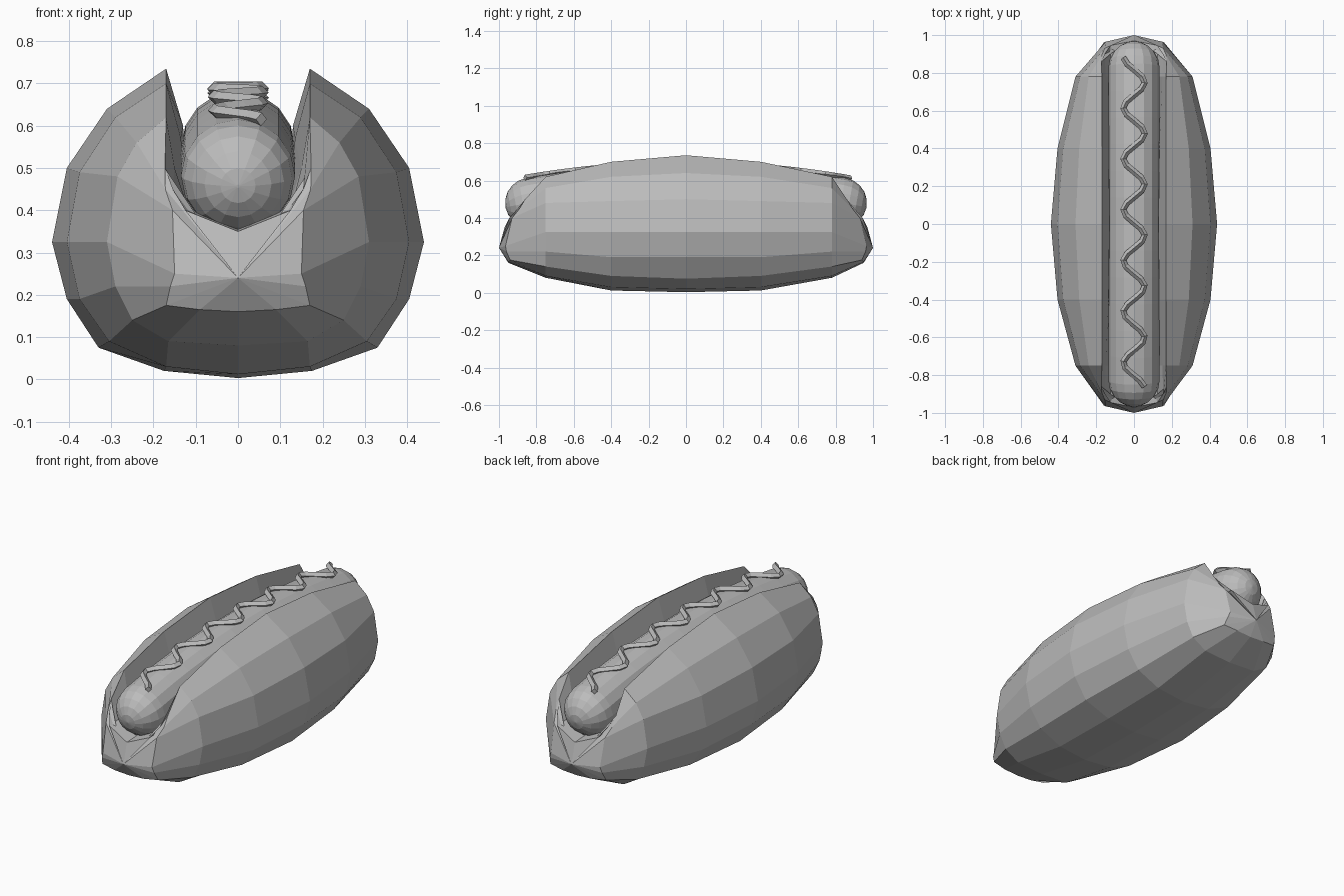
import bpy
import bmesh
import math
from mathutils import Vector

cube = bpy.data.objects.get("Cube")
if cube:
    bpy.data.objects.remove(cube, do_unlink=True)

grey = bpy.data.materials.new("plain_grey")
grey.use_nodes = True
grey.diffuse_color = (0.5, 0.5, 0.5, 1)
grey.node_tree.nodes["Principled BSDF"].inputs["Base Color"].default_value = grey.diffuse_color


def finish(name, bm):
    """Turn a bmesh into a flat-shaded object with the shared material."""
    bmesh.ops.remove_doubles(bm, verts=bm.verts, dist=0.0005)
    bmesh.ops.recalc_face_normals(bm, faces=bm.faces)
    mesh = bpy.data.meshes.new(name)
    bm.to_mesh(mesh)
    bm.free()
    mesh.materials.append(grey)
    obj = bpy.data.objects.new(name, mesh)
    bpy.context.collection.objects.link(obj)
    return obj


def bridge(bm, rings):
    """Join neighbouring closed rings of vertices with quads."""
    for a, b in zip(rings, rings[1:]):
        for i in range(len(a)):
            j = (i + 1) % len(a)
            bm.faces.new((a[i], a[j], b[j], b[i]))


def tube(name, path, radii, sides):
    """Sweep a polygon of varying radius along a path."""
    bm = bmesh.new()
    rings = []
    for i, point in enumerate(path):
        ahead = path[min(i + 1, len(path) - 1)]
        behind = path[max(i - 1, 0)]
        tangent = (ahead - behind).normalized()
        side = tangent.cross(Vector((0, 0, 1))).normalized()
        up = side.cross(tangent)
        ring = []
        for k in range(sides):
            angle = math.tau * k / sides
            offset = side * math.cos(angle) + up * math.sin(angle)
            ring.append(bm.verts.new(point + offset * radii[i]))
        rings.append(ring)
    bridge(bm, rings)
    bm.faces.new(rings[0])
    bm.faces.new(rings[-1])
    return finish(name, bm)


# Bun: half cross-sections run from the slot floor, over the rim, to the underside
middle = [(0, .38), (.12, .44), (.13, .6), (.17, .735), (.31, .64), (.405, .5),
          (.44, .325), (.405, .19), (.33, .075), (.175, .02), (0, .003)]
quarter = [(0, .37), (.12, .43), (.135, .57), (.17, .7), (.29, .62), (.375, .49),
           (.405, .325), (.375, .19), (.305, .09), (.17, .03), (0, .012)]
shoulder = [(0, .36), (.12, .41), (.15, .5), (.17, .62), (.24, .56), (.285, .48),
            (.31, .325), (.29, .22), (.25, .14), (.165, .09), (0, .08)]
# The end section also gives each point its distance along the bun
end = [(0, .35, .97), (.125, .4, .945), (.155, .45, .9), (.173, .5, .86), (.172, .45, .89),
       (.155, .4, .93), (.15, .25, .965), (.16, .22, .96), (.17, .175, .94),
       (.09, .165, .95), (0, .16, .95)]


def bun_ring(bm, section, y):
    """Mirror a half section into a closed ring."""
    half = [(p[0], math.copysign(p[2], y) if len(p) > 2 else y, p[1]) for p in section]
    mirrored = [(-x, d, z) for x, d, z in half[-2:0:-1]]
    return [bm.verts.new(p) for p in half + mirrored]


bm = bmesh.new()
stations = [(end, -1), (shoulder, -.75), (quarter, -.4), (middle, 0),
            (quarter, .4), (shoulder, .78), (end, 1)]
rings = [bun_ring(bm, section, y) for section, y in stations]
bridge(bm, rings)
for ring, y in ((rings[0], -1), (rings[-1], 1)):
    tip = bm.verts.new((0, y, .24))
    for i, vert in enumerate(ring):
        bm.faces.new((vert, ring[(i + 1) % len(ring)], tip))
finish("bun", bm)

# Sausage: a gently bowed tube with rounded ends
RADIUS = .135
BODY = .83


def bow(y):
    return .55 - .1 * y * y


path, radii = [], []
CAP_STEPS = 5
for i in range(CAP_STEPS):
    angle = math.pi / 2 * i / CAP_STEPS
    y = -BODY - RADIUS * math.cos(angle)
    path.append(Vector((0, y, bow(y))))
    radii.append(RADIUS * math.sin(angle))
for i in range(6):
    y = -BODY + BODY * i / 6
    path.append(Vector((0, y, bow(y))))
    radii.append(RADIUS)
path += [Vector((0, -p.y, p.z)) for p in reversed(path)]
radii += radii[::-1]
# Blunt the poles just enough to close them cleanly
radii[0] = radii[-1] = .004
tube("sausage", path, radii, 16)

# Sauce: a wavy bead along the top of the sausage
wave = []
STEPS = 52
for i in range(STEPS + 1):
    y = -.86 + 1.74 * i / STEPS
    x = .057 * math.cos(math.tau * (y - .21) / .27)
    wave.append(Vector((x, y, bow(y) + RADIUS + .004)))
tube("sauce_squiggle", wave, [.016] * len(wave), 4)
